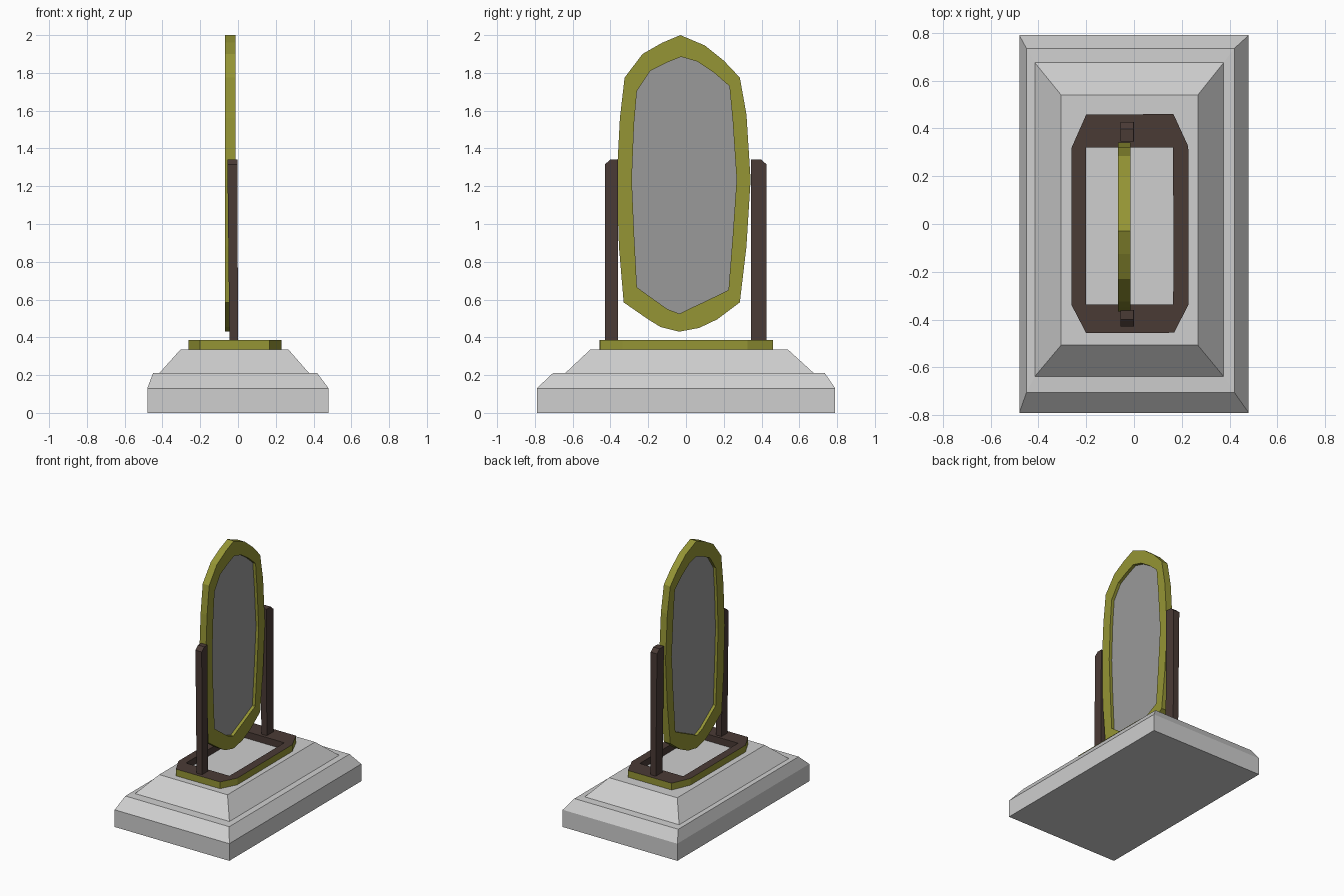
import bpy, bmesh

if "Cube" in bpy.data.objects:
    bpy.data.objects.remove(bpy.data.objects["Cube"])


def material(name, rgb):
    m = bpy.data.materials.new(name)
    m.diffuse_color = (*rgb, 1)
    m.use_nodes = True
    m.node_tree.nodes["Principled BSDF"].inputs["Base Color"].default_value = m.diffuse_color
    return m


STONE = material("pale stone", (0.62, 0.62, 0.62))
GLASS = material("grey glass", (0.32, 0.32, 0.32))
GOLD = material("olive gold", (0.30, 0.30, 0.035))
WOOD = material("dark wood", (0.068, 0.043, 0.036))


def finish(bm, name, *mats):
    bmesh.ops.recalc_face_normals(bm, faces=bm.faces)
    mesh = bpy.data.meshes.new(name)
    bm.to_mesh(mesh)
    bm.free()
    for m in mats:
        mesh.materials.append(m)
    ob = bpy.data.objects.new(name, mesh)
    bpy.context.collection.objects.link(ob)
    return ob


def loft(name, loops, mats, closed=False, mat_index=None):
    """Skin equal-length loops; cap the ends, or join last to first."""
    bm = bmesh.new()
    rings = [[bm.verts.new(p) for p in loop] for loop in loops]
    n = len(rings[0])
    pairs = list(zip(rings, rings[1:]))
    if closed:
        pairs.append((rings[-1], rings[0]))
    else:
        bm.faces.new(rings[0])
        bm.faces.new(rings[-1])
    for k, (a, b) in enumerate(pairs):
        for i in range(n):
            j = (i + 1) % n
            f = bm.faces.new((a[i], a[j], b[j], b[i]))
            if mat_index:
                f.material_index = mat_index[k]
    return finish(bm, name, *mats)


def rect(x0, x1, y0, y1, z):
    return [(x0, y0, z), (x1, y0, z), (x1, y1, z), (x0, y1, z)]


# Stepped stone plinth
loft("plinth", [
    rect(-0.48, 0.48, -0.79, 0.79, 0),
    rect(-0.48, 0.48, -0.79, 0.79, 0.13),
    rect(-0.45, 0.42, -0.705, 0.735, 0.21),
    rect(-0.415, 0.375, -0.638, 0.675, 0.212),
    rect(-0.305, 0.267, -0.507, 0.54, 0.335),
], [STONE])

# Base frame: wooden ring with gold outer edge
outer = [(-0.2, 0.458), (0.165, 0.46), (0.227, 0.325), (0.229, -0.335),
         (0.168, -0.455), (-0.2, -0.457), (-0.261, -0.34), (-0.261, 0.32)]
inner = [(max(-0.2, min(0.163, x)), 0.32 if y > 0 else -0.337) for x, y in outer]
inner[2], inner[3] = (0.164, 0.25), (0.165, -0.25)
inner[6], inner[7] = (-0.2, -0.25), (-0.2, 0.25)


def at_z(pts, z):
    return [(x, y, z) for x, y in pts]


loft("base_ring", [at_z(outer, 0.33), at_z(outer, 0.386), at_z(inner, 0.386), at_z(inner, 0.33)],
     [WOOD, GOLD], closed=True, mat_index=[1, 0, 0, 0])

# Two wooden posts with a chamfered outer top corner
for name, y_in, y_out in (("left_post", -0.36, -0.43), ("right_post", 0.345, 0.427)):
    c = 0.03 if y_out > 0 else -0.03
    loft(name, [
        rect(-0.045, 0, y_in, y_out, 0.34),
        rect(-0.056, -0.003, y_in, y_out, 1.315),
        rect(-0.056, -0.003, y_in, y_out - c, 1.342),
    ], [WOOD])

# Mirror frame outlines as (y, z)
rim = [(-.03, 2.0), (.10, 1.945), (.20, 1.865), (.285, 1.775), (.32, 1.58),
       (.342, 1.235), (.32, .88), (.285, .585), (.165, .495), (.07, .45),
       (-.035, .43), (-.135, .455), (-.2, .495), (-.33, .585), (-.355, .88),
       (-.367, 1.235), (-.35, 1.56), (-.325, 1.775), (-.23, 1.90), (-.125, 1.96)]
hole = [(-.025, 1.885), (.06, 1.86), (.15, 1.80), (.23, 1.73), (.247, 1.55),
        (.268, 1.235), (.247, .93), (.225, .65), (.095, .587), (.03, .557),
        (-.035, .525), (-.10, .55), (-.17, .60), (-.26, .665), (-.275, .95),
        (-.287, 1.235), (-.275, 1.53), (-.26, 1.705), (-.19, 1.81), (-.10, 1.855)]


def at_x(pts, x):
    return [(x, y, z) for y, z in pts]


XF, XB = -0.014, -0.068
loft("mirror_frame", [at_x(rim, XB), at_x(rim, XF), at_x(hole, XF), at_x(hole, XB)],
     [GOLD], closed=True)

# Recessed glass, seen from both sides
loft("mirror_glass", [at_x(hole, -0.046), at_x(hole, -0.037)], [GLASS])
